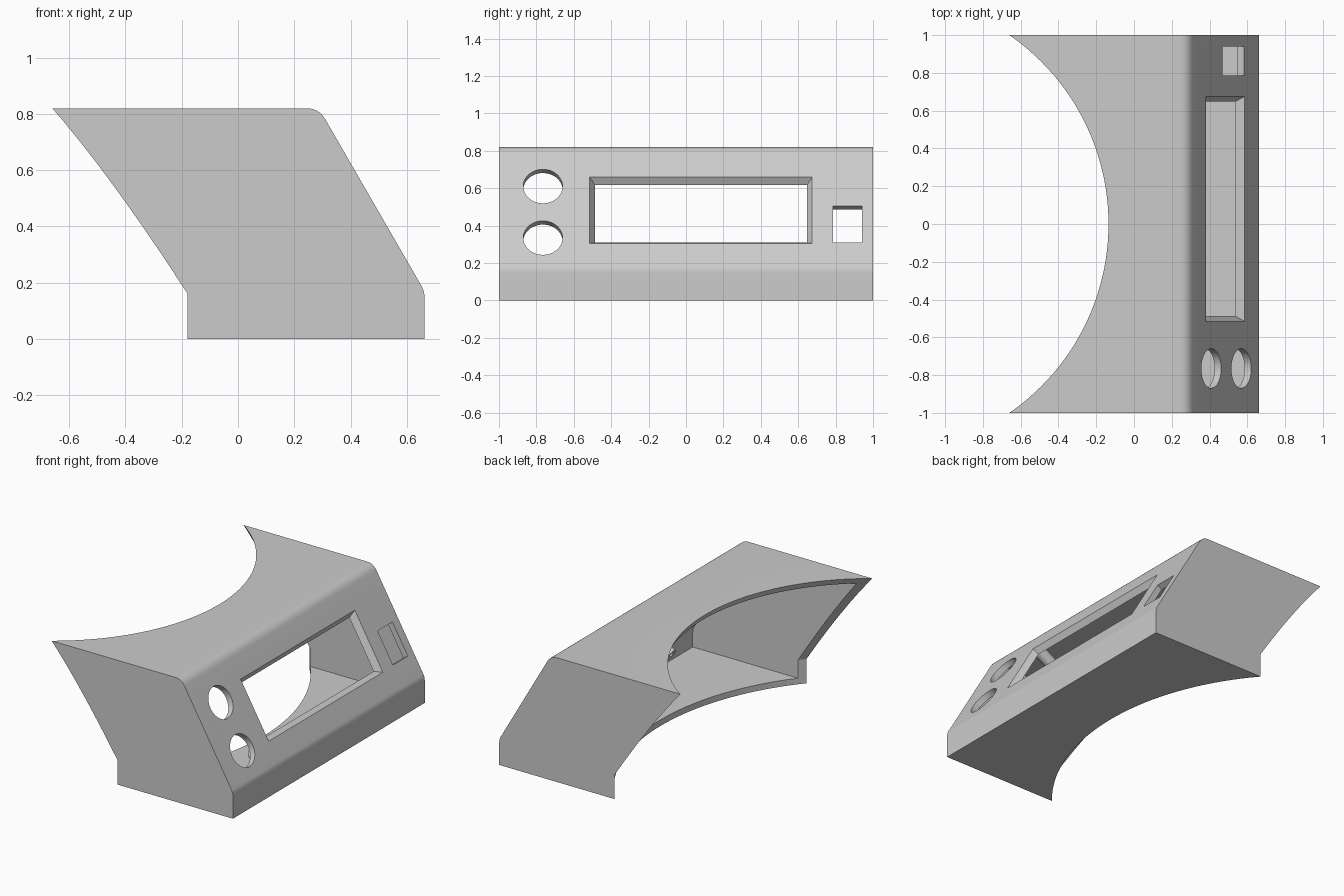
import bpy, bmesh, math
from mathutils import Matrix, Vector

cube = bpy.data.objects.get("Cube")
if cube:
    bpy.data.objects.remove(cube, do_unlink=True)

WALL = 0.04
SLOPE = math.radians(60)

grey = bpy.data.materials.new("plain grey")
grey.use_nodes = True
grey.diffuse_color = (0.6, 0.6, 0.6, 1)
grey.node_tree.nodes["Principled BSDF"].inputs["Base Color"].default_value = (0.6, 0.6, 0.6, 1)

# Frame of the sloped panel: X along its width, Y up the slope, Z outwards
up = Vector((-math.cos(SLOPE), 0, math.sin(SLOPE)))
out = Vector((math.sin(SLOPE), 0, math.cos(SLOPE)))
panel = Matrix((Vector((0, 1, 0)), up, out)).transposed().to_4x4()
panel.translation = (0.663, 0, 0.17)


def finish(name, bm):
    bmesh.ops.recalc_face_normals(bm, faces=list(bm.faces))
    mesh = bpy.data.meshes.new(name)
    bm.to_mesh(mesh)
    bm.free()
    mesh.materials.append(grey)
    obj = bpy.data.objects.new(name, mesh)
    bpy.context.collection.objects.link(obj)
    return obj


def loft(name, loops, frame=Matrix()):
    """Closed solid through rings with equal point counts."""
    bm = bmesh.new()
    rings = [[bm.verts.new(frame @ Vector(p)) for p in loop] for loop in loops]
    n = len(rings[0])
    for a, b in zip(rings, rings[1:]):
        for i in range(n):
            j = (i + 1) % n
            bm.faces.new((a[i], a[j], b[j], b[i]))
    bm.faces.new(rings[0][::-1])
    bm.faces.new(rings[-1])
    return finish(name, bm)


def rounded(before, corner, after, size, steps=6):
    """Points of a soft curve that replaces a corner."""
    p = Vector(corner)
    start = p + (Vector(before) - p).normalized() * size
    end = p + (Vector(after) - p).normalized() * size
    return [start * (1 - t) ** 2 + p * 2 * t * (1 - t) + end * t * t
            for t in (i / steps for i in range(steps + 1))]


def wedge(name, inset):
    """Side profile extruded across the width, with rounded front corners."""
    half = 1 - inset
    low, high = inset, 0.82 - inset
    front = 0.663 - inset
    knee_z = 0.17 - inset * math.tan(math.radians(15))
    foot, knee = (front, low), (front, knee_z)
    ridge = (front - (high - knee_z) / math.tan(SLOPE), high)
    back = -0.8 - inset
    profile = [(back, low), foot, *rounded(foot, knee, ridge, 0.022),
               *rounded(knee, ridge, (back, high), 0.045), (back, high)]
    return loft(name, [[(x, y, z) for x, z in profile] for y in (-half, half)])


def rectangle_cutter(name, x0, x1, y0, y1, taper=0.0):
    loops = []
    for z in (-0.08, 0.05):
        g = taper * z
        loops.append([(x0 - g, y0 - g, z), (x1 + g, y0 - g, z),
                      (x1 + g, y1 + g, z), (x0 - g, y1 + g, z)])
    return loft(name, loops, panel)


def circle(x, y, z, radius, n):
    return [(x + radius * math.cos(math.tau * i / n),
             y + radius * math.sin(math.tau * i / n), z) for i in range(n)]


def round_cutter(name, x, y):
    return loft(name, [circle(x, y, z, 0.105, 64) for z in (-0.08, 0.08)], panel)


def drum_cutter():
    """Upright drum, straight at the foot and narrowing above it."""
    taper = (1.54 - 1.215) / (0.82 - 0.16)
    rings = [(-0.1, 1.54), (0.16, 1.54), (0.9, 1.54 - taper * 0.74)]
    return loft("drum_cutter", [circle(-1.35, 0, z, r, 160) for z, r in rings])


# Hollow housing with its panel openings and the curved back
housing = wedge("housing", 0)
cutters = [
    wedge("cavity_cutter", WALL),
    rectangle_cutter("display_cutter", -0.515, 0.675, 0.156, 0.566, taper=0.68),
    rectangle_cutter("switch_cutter", 0.785, 0.94, 0.162, 0.387),
    round_cutter("upper_button_cutter", -0.765, 0.508),
    round_cutter("lower_button_cutter", -0.765, 0.19),
    drum_cutter(),
]
bpy.ops.object.select_all(action='DESELECT')
bpy.context.view_layer.objects.active = housing
housing.select_set(True)
for cutter in cutters:
    cutter.hide_render = True
    mod = housing.modifiers.new("cut", 'BOOLEAN')
    mod.operation = 'DIFFERENCE'
    mod.solver = 'EXACT'
    mod.object = cutter
    bpy.ops.object.modifier_apply(modifier="cut")
    bpy.data.objects.remove(cutter, do_unlink=True)

# Hollow mounting pegs behind the corners of the display opening
for side, x in (("right", -0.53), ("left", 0.69)):
    for level, y in (("lower", 0.11), ("upper", 0.61)):
        rings = [(-0.07, 0.018), (-0.15, 0.018), (-0.15, 0.04), (-0.03, 0.04)]
        peg = loft(f"{level}_{side}_peg",
                   [circle(x, y, z, r, 32) for z, r in rings], panel)
        peg.select_set(True)

# Smooth the rounded areas, keep the corners crisp
bpy.ops.object.shade_smooth_by_angle(angle=math.radians(20))
